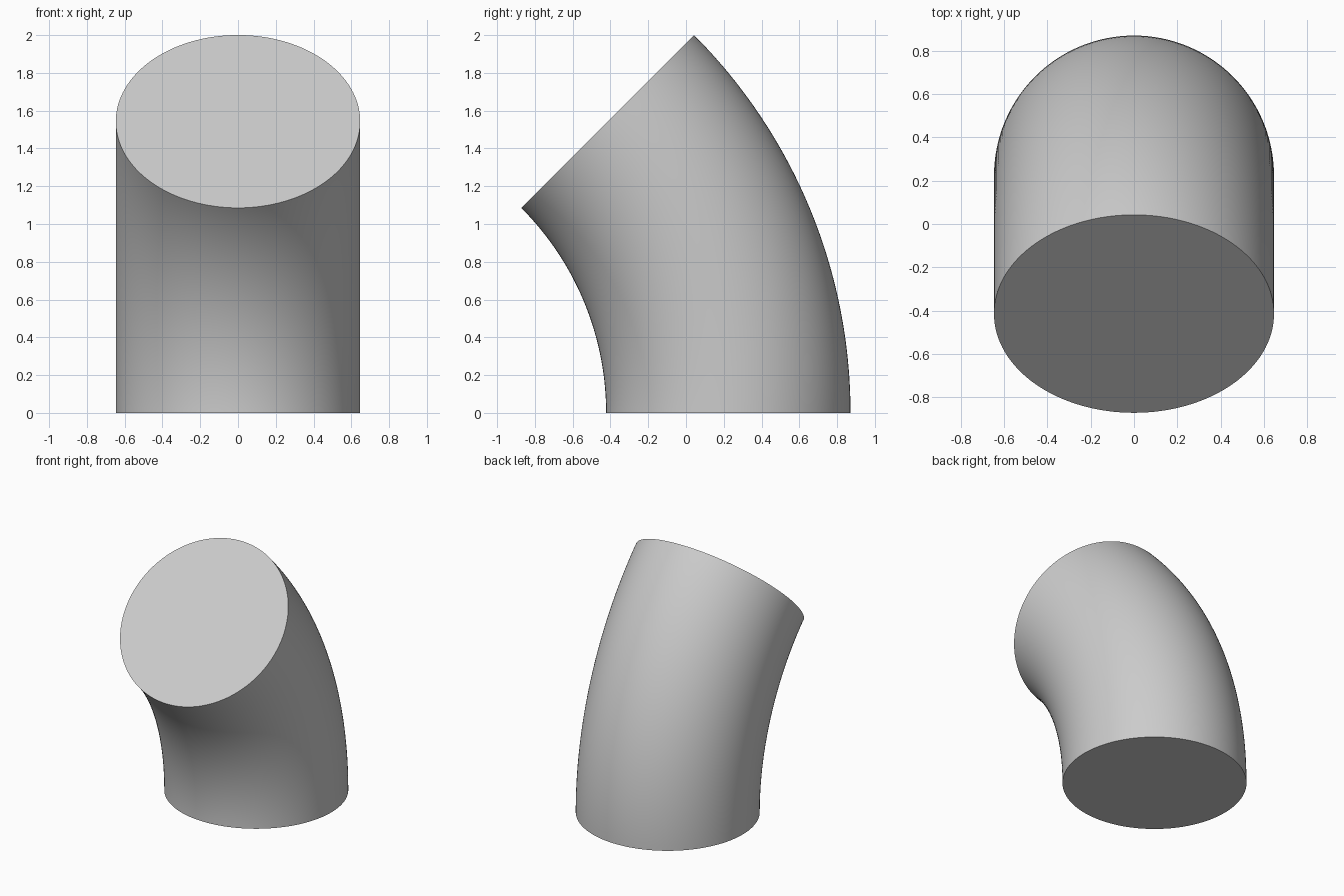
import bpy
import bmesh
from math import radians
from mathutils import Matrix, Vector

PIPE_RADIUS = 0.647
BEND_RADIUS = 2.182
BEND_ANGLE = radians(45)
SIDES = 128
STEPS = 48

cube = bpy.data.objects.get("Cube")
if cube:
    bpy.data.objects.remove(cube, do_unlink=True)

# Plain grey material
grey = bpy.data.materials.new("grey")
grey.use_nodes = True
colour = (0.6, 0.6, 0.6, 1)
grey.diffuse_color = colour
grey.node_tree.nodes["Principled BSDF"].inputs["Base Color"].default_value = colour

# Bend centre lies in front of the pipe, at floor level
outer_back = 0.871
bend_centre = Vector((0, outer_back - BEND_RADIUS - PIPE_RADIUS, 0))
base_centre = bend_centre + Vector((0, BEND_RADIUS, 0))

# Base ring of the pipe
bm = bmesh.new()
bmesh.ops.create_circle(bm, segments=SIDES, radius=PIPE_RADIUS,
                        matrix=Matrix.Translation(base_centre))

# Sweep the ring around the bend
ring = bm.edges[:]
step = Matrix.Rotation(BEND_ANGLE / STEPS, 3, 'X')
for _ in range(STEPS):
    geom = bmesh.ops.extrude_edge_only(bm, edges=ring)["geom"]
    verts = [g for g in geom if isinstance(g, bmesh.types.BMVert)]
    ring = [g for g in geom if isinstance(g, bmesh.types.BMEdge)
            and all(v in verts for v in g.verts)]
    bmesh.ops.rotate(bm, verts=verts, cent=bend_centre, matrix=step)

# Flat end caps
bmesh.ops.holes_fill(bm, edges=[e for e in bm.edges if e.is_boundary], sides=0)
bmesh.ops.recalc_face_normals(bm, faces=bm.faces[:])

mesh = bpy.data.meshes.new("elbow_pipe")
bm.to_mesh(mesh)
bm.free()
mesh.materials.append(grey)
pipe = bpy.data.objects.new("elbow_pipe", mesh)
bpy.context.collection.objects.link(pipe)

# Smooth sides with sharp cap edges
bpy.ops.object.select_all(action='DESELECT')
pipe.select_set(True)
bpy.context.view_layer.objects.active = pipe
bpy.ops.object.shade_smooth_by_angle(angle=radians(30))
